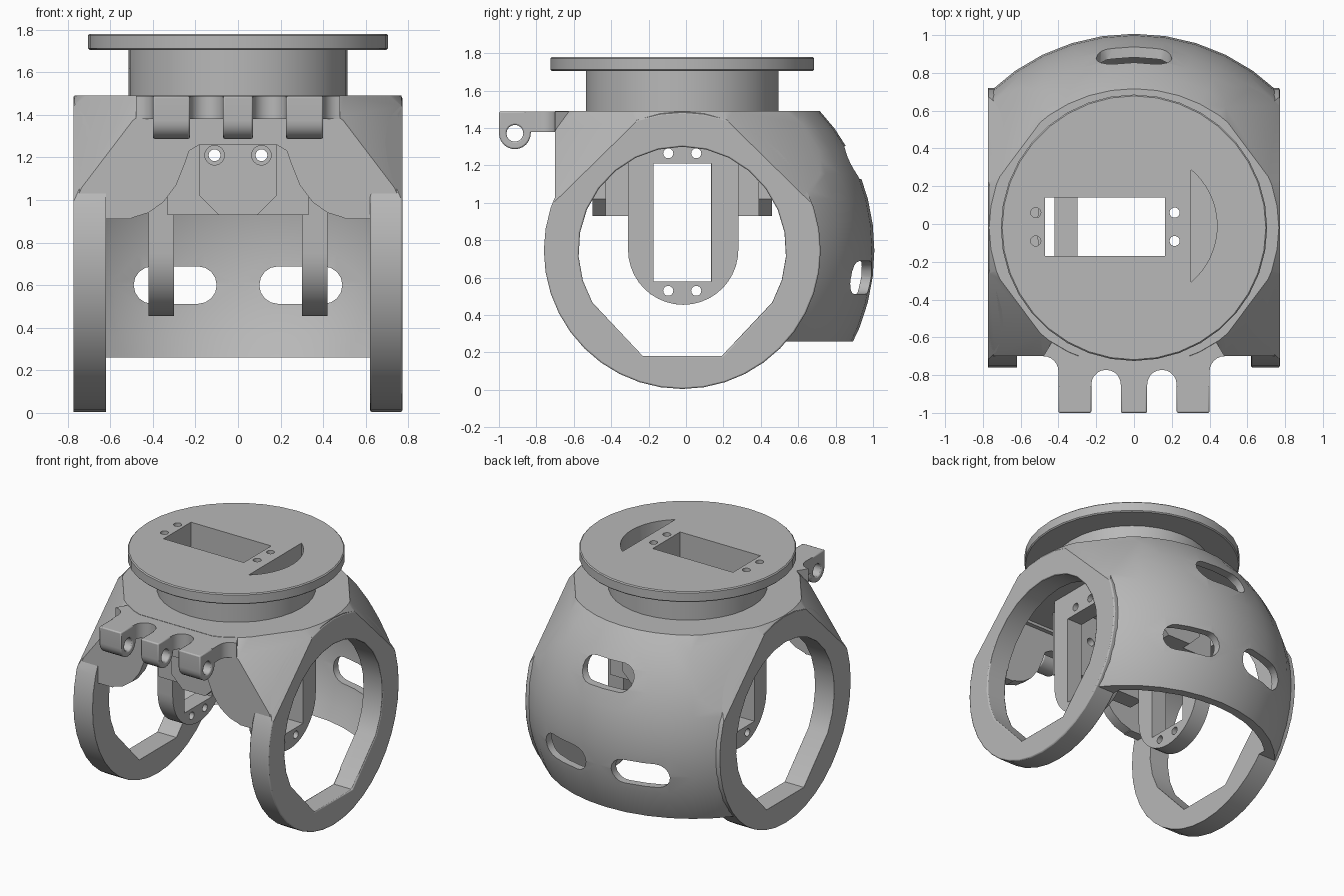
import bpy, bmesh
from math import cos, sin, radians, pi
from mathutils import Matrix, Vector

if "Cube" in bpy.data.objects:
    bpy.data.objects.remove(bpy.data.objects["Cube"], do_unlink=True)

grey = bpy.data.materials.new("plain_grey")
grey.use_nodes = True
grey.diffuse_color = (0.48, 0.48, 0.48, 1)
grey.node_tree.nodes["Principled BSDF"].inputs["Base Color"].default_value = (0.48, 0.48, 0.48, 1)

CY, CZ = -0.02, 0.745   # centre of the ball-shaped body


def make(name, bm):
    bmesh.ops.recalc_face_normals(bm, faces=bm.faces)
    mesh = bpy.data.meshes.new(name)
    bm.to_mesh(mesh)
    bm.free()
    ob = bpy.data.objects.new(name, mesh)
    bpy.context.collection.objects.link(ob)
    mesh.materials.append(grey)
    return ob


def arc(cx, cy, r, a0, a1, n):
    return [(cx + r * cos(radians(a0 + (a1 - a0) * i / n)),
             cy + r * sin(radians(a0 + (a1 - a0) * i / n))) for i in range(n + 1)]


def circle(cx, cy, r, n=24):
    return arc(cx, cy, r, 0, 360, n)[:-1]


def rect(x0, x1, y0, y1):
    return [(x0, y0), (x1, y0), (x1, y1), (x0, y1)]


def slot(cx, cy, half, r):
    return arc(cx + half - r, cy, r, -90, 90, 8) + arc(cx - half + r, cy, r, 90, 270, 8)


def prism(name, pts, axis, lo, hi):
    """Extrude a flat outline along one axis."""
    place = {"x": lambda p: (lo, p[0], p[1]),
             "y": lambda p: (p[0], lo, p[1]),
             "z": lambda p: (p[0], p[1], lo)}[axis]
    bm = bmesh.new()
    face = bm.faces.new([bm.verts.new(place(p)) for p in pts])
    new = bmesh.ops.extrude_face_region(bm, geom=[face])["geom"]
    step = Vector([(hi - lo) * (axis == a) for a in "xyz"])
    bmesh.ops.translate(bm, vec=step, verts=[v for v in new if isinstance(v, bmesh.types.BMVert)])
    return make(name, bm)


def ball(name, r):
    bm = bmesh.new()
    bmesh.ops.create_uvsphere(bm, u_segments=40, v_segments=24, radius=r)
    bmesh.ops.transform(bm, verts=bm.verts,
                        matrix=Matrix.Translation((0, CY, CZ)) @ Matrix.Diagonal((1, 0.96, 1, 1)))
    return make(name, bm)


def flatten_shoulders(ob, reach):
    """Slice the four upper shoulders of a convex solid to slanting flats."""
    bm = bmesh.new()
    bm.from_mesh(ob.data)
    for sx in (-1, 1):
        for sy in (-1, 1):
            normal = Vector((0.683 * sx, 0.51 * sy, 0.52))
            cut_geom = bmesh.ops.bisect_plane(
                bm, geom=bm.verts[:] + bm.edges[:] + bm.faces[:], dist=1e-5,
                plane_co=Vector((0, CY, CZ)) + normal * reach, plane_no=normal,
                clear_outer=True)["geom_cut"]
            rim = [e for e in cut_geom if isinstance(e, bmesh.types.BMEdge)]
            if rim:
                bmesh.ops.holes_fill(bm, edges=rim, sides=0)
    bmesh.ops.recalc_face_normals(bm, faces=bm.faces)
    bm.to_mesh(ob.data)
    bm.free()


def combine(ob, tool, op="DIFFERENCE"):
    mod = ob.modifiers.new("cut", "BOOLEAN")
    mod.operation, mod.solver, mod.object = op, "EXACT", tool
    bpy.context.view_layer.objects.active = ob
    bpy.ops.object.modifier_apply(modifier=mod.name)
    bpy.data.objects.remove(tool, do_unlink=True)


def cut(ob, pts, axis, lo, hi):
    combine(ob, prism("cutter", pts, axis, lo, hi))


def soften(ob, width=0.012):
    mod = ob.modifiers.new("soft_edges", "BEVEL")
    mod.width, mod.segments, mod.limit_method, mod.angle_limit = width, 2, "ANGLE", radians(50)


# Ball body trimmed flat at the top, front and sides, then hollowed to a thin shell
body = ball("body_shell", 1.07)
combine(body, prism("trim", rect(-0.70, 1.5, 0.26, 1.49), "x", -0.768, 0.768), "INTERSECT")
flatten_shoulders(body, 1.014)
cavity = ball("cavity", 1.015)
combine(cavity, prism("trim", rect(-0.63, 1.5, -1, 1.4), "x", -0.62, 0.62), "INTERSECT")
flatten_shoulders(cavity, 0.955)
combine(body, cavity)

# Open lower front, and arch between the two front lobes
cut(body, rect(-1.2, 0.0, 0, 0.91), "x", -1, 1)
half_arch = [(0.52, 0.88), (0.5, 0.915), (0.42, 0.94), (0.35, 0.99), (0.29, 1.07),
             (0.25, 1.17), (0.23, 1.23), (0.18, 1.26)]
cut(body, half_arch + [(-x, z) for x, z in reversed(half_arch)], "y", -1, -0.5)

# Rounded slots through the back
for cx, cz, half in ((-0.295, 0.6, 0.195), (0.295, 0.6, 0.195), (0, 1.215, 0.2)):
    cut(body, slot(cx, cz, half, 0.088), "y", 0.5, 1.3)

# Side openings: round above, flat-bottomed below
opening = arc(CY, CZ, 0.555, -30, 210, 18) + [(CY - 0.21, 0.18), (CY + 0.21, 0.18)]
cut(body, opening, "x", -1, 1)


def servo_window(ob):
    cut(ob, rect(-0.47, 0.165, -0.17, 0.14), "z", 1.2, 2)


def screw_pair(ob, x):
    for y in (-0.09, 0.06):
        cut(ob, circle(x, y, 0.027, 14), "z", 1.2, 2)


servo_window(body)
screw_pair(body, 0.215)
parts = [body]

# Side rings
for side, name in ((1, "left_ring"), (-1, "right_ring")):
    ring = prism(name, circle(CY, CZ, 0.74, 40), "x", side * 0.62, side * 0.772)
    flatten_shoulders(ring, 1.014)
    cut(ring, opening, "x", -1, 1)
    soften(ring, 0.008)
    parts.append(ring)

# Neck and flange turned as one solid, with servo window and crescent recess
bm = bmesh.new()
outline = [(0, 1.47), (0.515, 1.47), (0.515, 1.705), (0.698, 1.705), (0.705, 1.712),
           (0.705, 1.773), (0.698, 1.78), (0, 1.78)]
verts = [bm.verts.new((r, 0, z)) for r, z in outline]
edges = [bm.edges.new(pair) for pair in zip(verts, verts[1:])]
bmesh.ops.spin(bm, geom=verts + edges, cent=(0, 0, 0), axis=(0, 0, 1), angle=2 * pi, steps=36)
bmesh.ops.remove_doubles(bm, verts=bm.verts, dist=0.0005)
bmesh.ops.translate(bm, vec=(0, CY, 0), verts=bm.verts)
neck = make("neck_flange", bm)
servo_window(neck)
screw_pair(neck, 0.215)
for y in (-0.09, 0.06):
    cut(neck, circle(-0.52, y, 0.027, 14), "z", 1.62, 2)
cut(neck, arc(0.05, -0.01, 0.39, -50, 50, 16), "z", 1.55, 2)
parts.append(neck)

# Hinge tongue with scalloped front edge
half_tongue = ([(0.07, -0.86)] + arc(0.148, -0.85, 0.078, 180, 0, 10) + [(0.226, -0.86), (0.4, -0.86)]
               + arc(0.48, -0.78, 0.08, 180, 90, 6) + [(0.42, -0.6)])
tongue = prism("hinge_tongue", half_tongue + [(-x, y) for x, y in reversed(half_tongue)],
               "z", 1.38, 1.488)
parts.append(tongue)

# Three hinge lugs with a shared pin hole
lug_outline = [(-0.83, 1.488), (-1.0, 1.488)] + arc(-0.915, 1.372, 0.085, 180, 360, 12)
for name, x0, x1 in (("right_lug", -0.4, -0.226), ("middle_lug", -0.07, 0.07), ("left_lug", 0.226, 0.4)):
    lug = prism(name, lug_outline, "x", x0, x1)
    cut(lug, circle(-0.915, 1.372, 0.045, 16), "x", -1, 1)
    soften(lug, 0.008)
    parts.append(lug)

# Hanging servo side plates
plate_outline = arc(-0.015, 0.75, 0.295, 180, 360, 20) + [(0.28, 1.42), (-0.31, 1.42)]
for side, name in ((1, "left_servo_plate"), (-1, "right_servo_plate")):
    plate = prism(name, plate_outline, "x", side * 0.3, side * 0.42)
    cut(plate, rect(-0.175, 0.135, 0.58, 1.21), "x", -1, 1)
    for y in (-0.095, 0.055):
        for z in (0.53, 1.265):
            cut(plate, circle(y, z, 0.027, 14), "x", -1, 1)
    soften(plate, 0.01)
    parts.append(plate)

# Front and back cross panels, each with a chamfered screw boss
boss_outline = [(-0.18, 1.42), (-0.18, 1.02), (-0.09, 0.93), (0.09, 0.93), (0.18, 1.02), (0.18, 1.42)]
for side, name in ((-1, "front"), (1, "back")):
    def at(d):
        return CY + side * d
    panel = prism(name + "_cross_panel", rect(-0.33, 0.33, 0.93, 1.42), "y", at(0.29), at(0.41))
    boss = prism(name + "_screw_boss", boss_outline, "y", at(0.405), at(0.48))
    for x in (-0.11, 0.11):
        for ob in (panel, boss):
            cut(ob, circle(x, 1.21, 0.028, 14), "y", -0.6, 0.6)
        cut(boss, circle(x, 1.21, 0.046, 18), "y", at(0.46), at(0.6))
    parts += [panel, boss]

# Smooth the curved surfaces, keeping hard edges
bpy.ops.object.select_all(action="DESELECT")
for ob in parts:
    ob.select_set(True)
bpy.context.view_layer.objects.active = body
bpy.ops.object.shade_smooth_by_angle(angle=radians(32))
